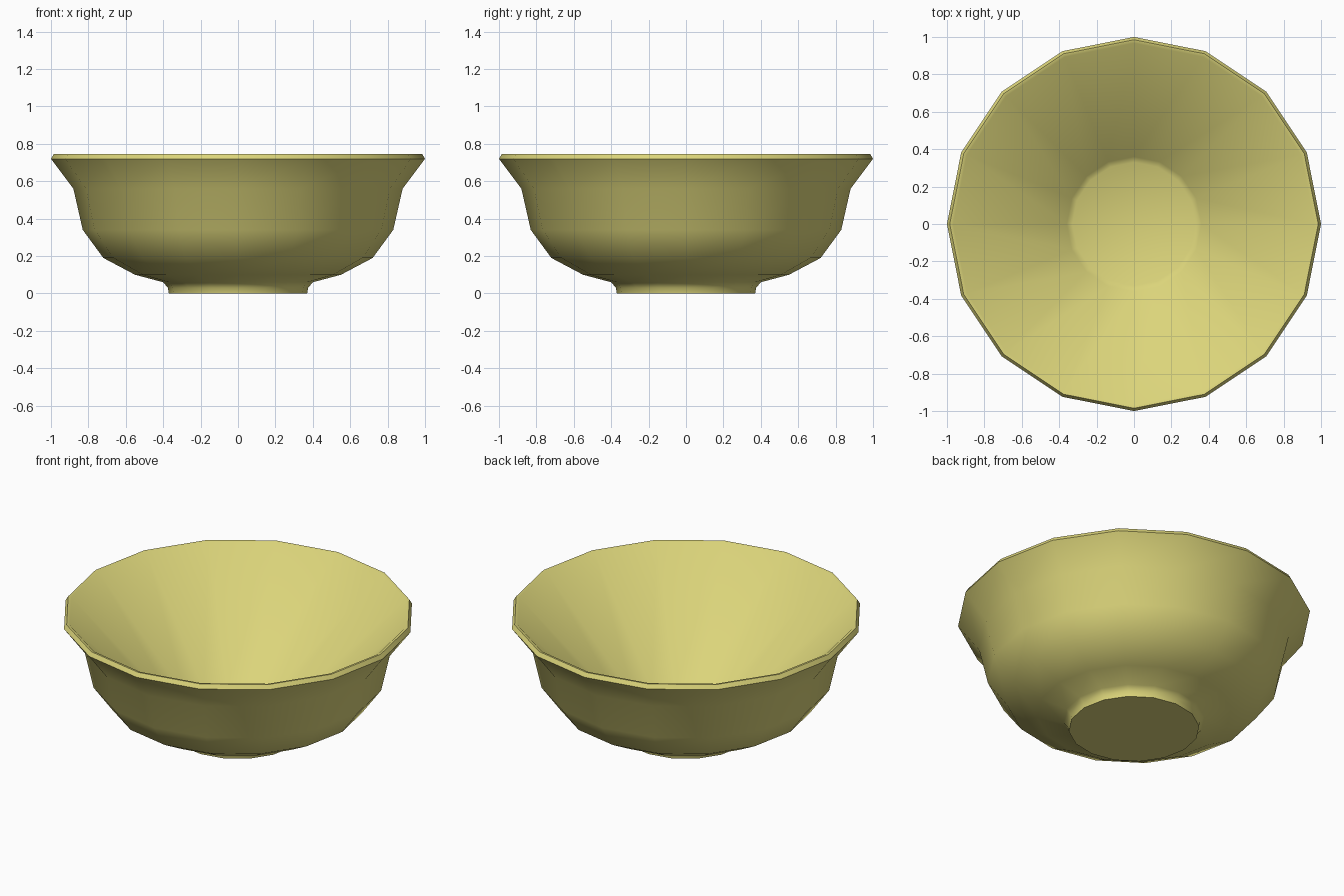
import bpy
import bmesh
from math import cos, sin, tau, radians

cube = bpy.data.objects.get("Cube")
if cube:
    bpy.data.objects.remove(cube, do_unlink=True)

SIDES = 16

# Pale yellow glaze
glaze = bpy.data.materials.new("pale_yellow")
color = (0.71, 0.66, 0.195, 1)
glaze.diffuse_color = color
glaze.use_nodes = True
glaze.node_tree.nodes["Principled BSDF"].inputs["Base Color"].default_value = color


def lathe(name, profile, sides, material):
    """Spin (radius, height) points around z and cap both ends."""
    bm = bmesh.new()
    rings = [[bm.verts.new((r * cos(tau * i / sides), r * sin(tau * i / sides), z))
              for i in range(sides)] for r, z in profile]
    for low, high in zip(rings, rings[1:]):
        for i in range(sides):
            j = (i + 1) % sides
            bm.faces.new((low[i], low[j], high[j], high[i]))
    bm.faces.new(rings[0][::-1])
    bm.faces.new(rings[-1])
    mesh = bpy.data.meshes.new(name)
    bm.to_mesh(mesh)
    bm.free()
    mesh.materials.append(material)
    obj = bpy.data.objects.new(name, mesh)
    bpy.context.collection.objects.link(obj)
    return obj


foot = [(0.37, 0), (0.375, 0.03), (0.40, 0.06)]
outer_wall = [(0.55, 0.10), (0.72, 0.19), (0.83, 0.34), (0.88, 0.56)]
rim = [(1.0, 0.72), (0.985, 0.745), (0.967, 0.742)]
inside = [(0.36, 0.115), (0.33, 0.10)]

bowl = lathe("bowl", foot + outer_wall + rim + inside, SIDES, glaze)

# Smooth glaze with crisp foot and rim edges
bpy.ops.object.select_all(action="DESELECT")
bowl.select_set(True)
bpy.context.view_layer.objects.active = bowl
bpy.ops.object.shade_smooth_by_angle(angle=radians(45))
